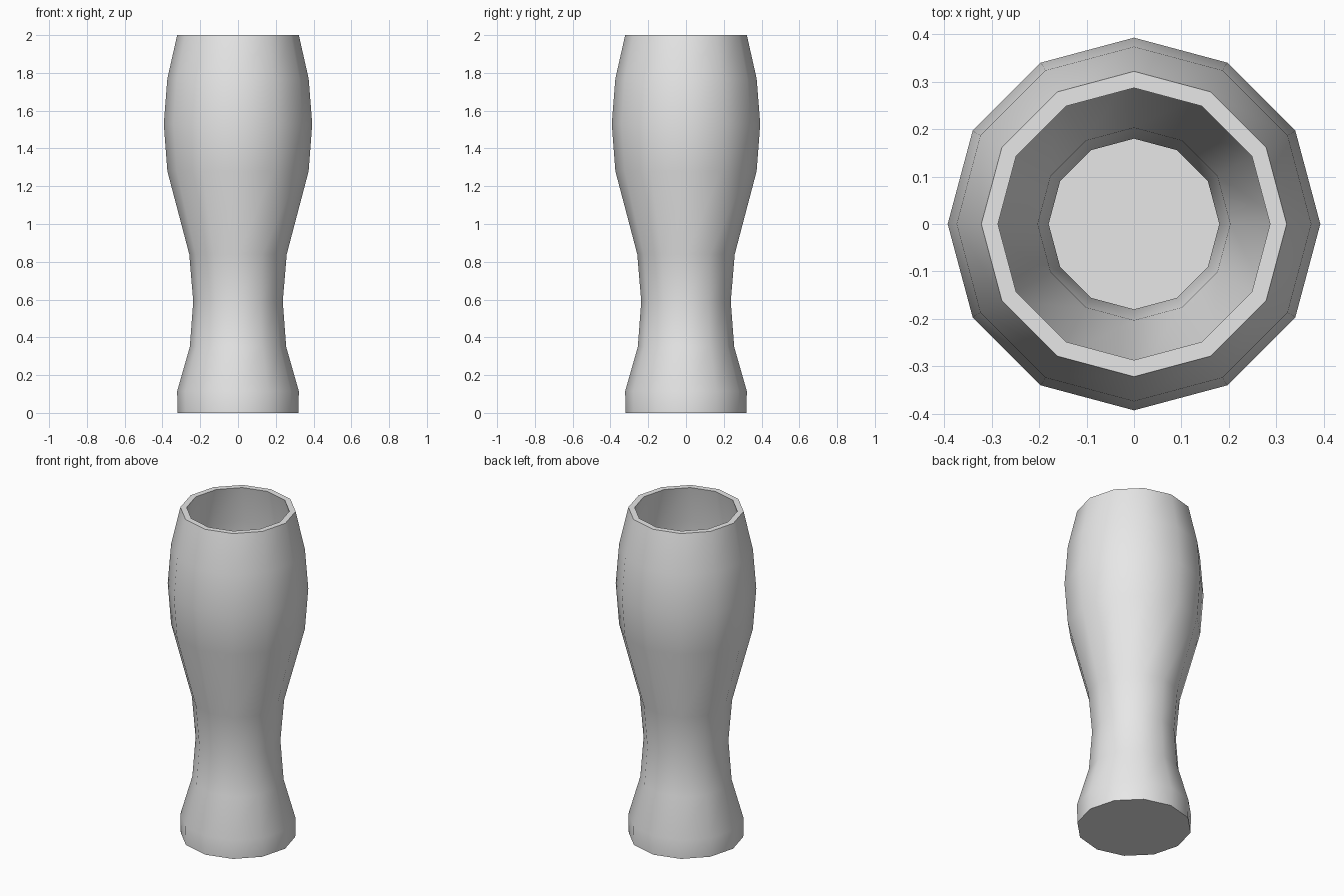
import bpy, bmesh
from math import sin, cos, tau, radians

cube = bpy.data.objects.get("Cube")
if cube:
    bpy.data.objects.remove(cube)

SIDES = 12

# Plain grey glass material
grey = bpy.data.materials.new("light_grey")
grey.use_nodes = True
colour = (0.8, 0.8, 0.8, 1)
grey.diffuse_color = colour
grey.node_tree.nodes["Principled BSDF"].inputs["Base Color"].default_value = colour

# Outer wall from foot to rim, then inner wall from rim to floor (radius, height)
outer = [(0.32, 0), (0.322, 0.115), (0.255, 0.35), (0.237, 0.59), (0.258, 0.84),
         (0.374, 1.28), (0.393, 1.53), (0.374, 1.77), (0.322, 2)]
inner = [(0.287, 2), (0.335, 1.77), (0.352, 1.53), (0.33, 1.28),
         (0.203, 0.84), (0.18, 0.59), (0.2, 0.35), (0.25, 0.12)]


def lathe(name, profile):
    """Spin a profile into a faceted body, capped at both ends."""
    bm = bmesh.new()
    rings = [[bm.verts.new((r * cos(tau * i / SIDES), r * sin(tau * i / SIDES), z))
              for i in range(SIDES)] for r, z in profile]
    for low, high in zip(rings, rings[1:]):
        for i in range(SIDES):
            j = (i + 1) % SIDES
            bm.faces.new((low[i], low[j], high[j], high[i]))
    bm.faces.new(rings[0][::-1])
    bm.faces.new(rings[-1])
    mesh = bpy.data.meshes.new(name)
    bm.to_mesh(mesh)
    bm.free()
    mesh.materials.append(grey)
    obj = bpy.data.objects.new(name, mesh)
    bpy.context.collection.objects.link(obj)
    return obj


# Tall curved drinking glass
glass = lathe("drinking_glass", outer + inner)
bpy.ops.object.select_all(action="DESELECT")
glass.select_set(True)
bpy.context.view_layer.objects.active = glass
bpy.ops.object.shade_smooth_by_angle(angle=radians(40))
